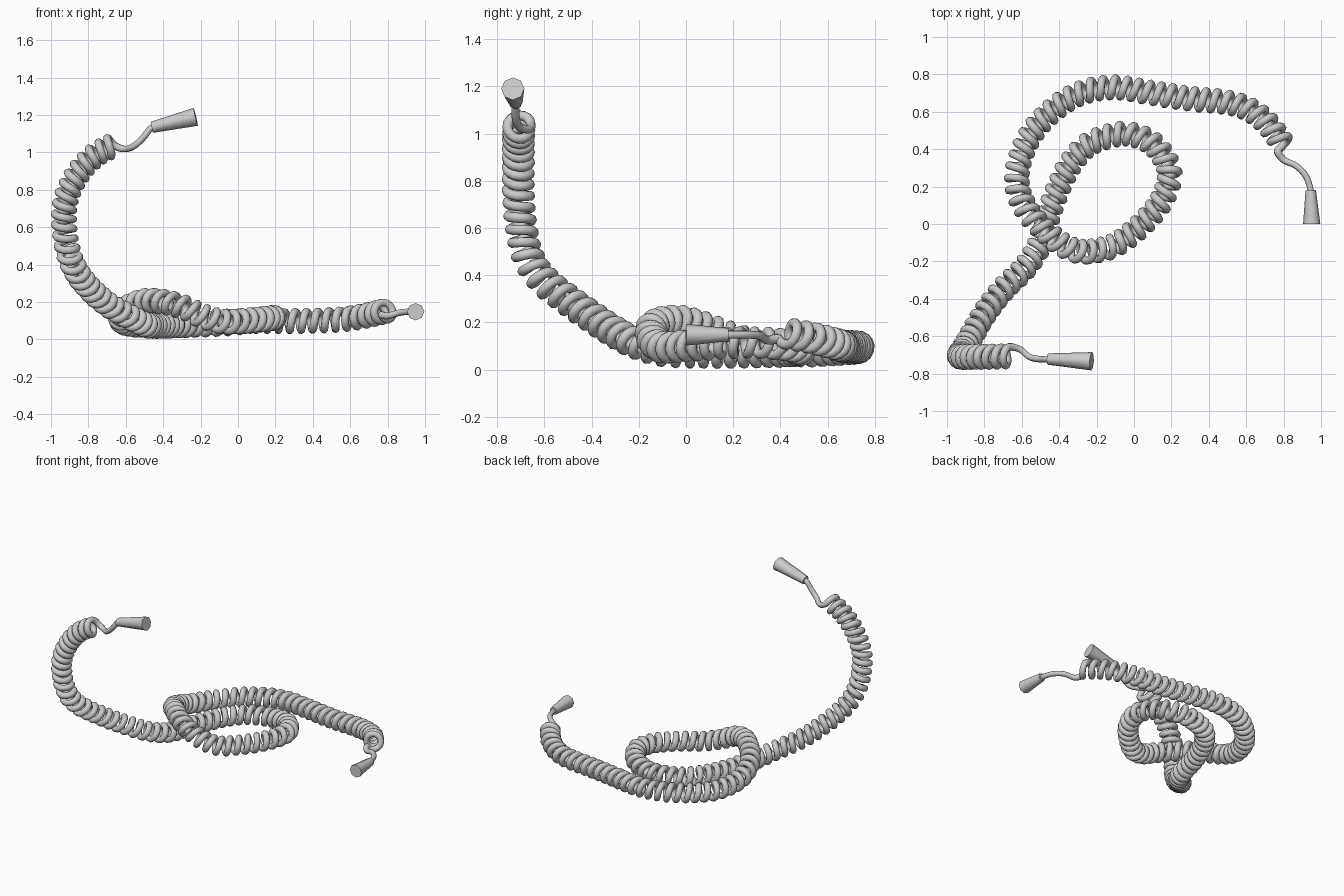
import bpy, bmesh, math
from mathutils import Vector

if "Cube" in bpy.data.objects:
    bpy.data.objects.remove(bpy.data.objects["Cube"])

HELIX_R, WIRE_R, LEAD_R = 0.049, 0.0215, 0.0175
STEPS = 16  # points per turn


def catmull(pts, n):
    """Smooth line through the points, n samples per span."""
    p = [Vector(q) for q in pts]
    p = [2 * p[0] - p[1]] + p + [2 * p[-1] - p[-2]]
    out = []
    for i in range(1, len(p) - 2):
        a, b, c, d = p[i - 1:i + 3]
        for k in range(n):
            t = k / n
            out.append(0.5 * (2 * b + (c - a) * t + (2 * a - 5 * b + 4 * c - d) * t * t
                              + (3 * b - a - 3 * c + d) * t ** 3))
    return out + [p[-2]]


# Centre line of the coil, from the raised end round the loop to the low end
axis = catmull([
    (-.665, -.707, 1.04), (-.77, -.71, .98), (-.86, -.71, .88), (-.92, -.71, .75),
    (-.93, -.70, .62), (-.91, -.67, .48), (-.87, -.60, .375), (-.80, -.48, .28),
    (-.70, -.35, .19), (-.58, -.23, .12), (-.50, -.10, .08), (-.45, .07, .073),
    (-.40, .20, .073), (-.34, .32, .075), (-.25, .42, .078), (-.13, .47, .082),
    (-.02, .48, .088), (.11, .42, .105), (.19, .28, .115), (.15, .13, .11),
    (.045, 0, .10), (-.08, -.10, .095), (-.19, -.14, .125), (-.30, -.145, .175),
    (-.40, -.10, .20), (-.49, -.02, .205), (-.57, .07, .18), (-.62, .18, .14),
    (-.62, .31, .10), (-.55, .48, .079), (-.42, .62, .084), (-.27, .705, .09),
    (-.10, .73, .095), (.10, .70, .098), (.30, .67, .098), (.50, .65, .103),
    (.62, .61, .115), (.72, .53, .135), (.80, .42, .155)], 60)

# Parallel-transported frame and running turn count along the centre line
n = len(axis)
tan = [(axis[min(i + 1, n - 1)] - axis[max(i - 1, 0)]).normalized() for i in range(n)]
u = Vector((0, 1, 0))
frames, turns, length = [], [0.0], 0.0
for i in range(n):
    u = (u - tan[i] * u.dot(tan[i])).normalized()
    frames.append((u.copy(), tan[i].cross(u)))
    if i:
        ds = (axis[i] - axis[i - 1]).length
        length += ds
        pitch = 0.052 + 0.009 * min(1, max(0, (length - 0.4) / 0.4))
        turns.append(turns[-1] + ds / pitch)

# Left-handed winding, ending on the -x side of the low end
goal = Vector((-.85, -.2, -.55))
end_angle = math.atan2(goal.dot(frames[-1][1]), goal.dot(frames[-1][0]))
frac = (-end_angle / math.tau) % 1
total = round(turns[-1] - frac) + frac
scale = total / turns[-1]

helix, j = [], 0
count = int(total * STEPS)
for k in range(count + 1):
    t = total * k / count
    while j < n - 2 and turns[j + 1] * scale < t:
        j += 1
    f = (t / scale - turns[j]) / (turns[j + 1] - turns[j])
    c = axis[j].lerp(axis[j + 1], f)
    a = -math.tau * t
    e1 = frames[j][0].lerp(frames[j + 1][0], f)
    e2 = frames[j][1].lerp(frames[j + 1][1], f)
    helix.append(c + HELIX_R * (e1 * math.cos(a) + e2 * math.sin(a)))

# Straight leads joining the coil to the plugs
plug_a = Vector((-.46, -.722, 1.134)), Vector((-.226, -.734, 1.19))
plug_b = Vector((.945, .18, .148)), Vector((.95, 0, .148))
lead_a = catmull([plug_a[0] + Vector((.02, 0, .006)), (-.47, -.722, 1.125), (-.51, -.722, 1.075),
                  (-.56, -.71, 1.032), (-.61, -.67, 1.018), helix[0], helix[3]], 6)[:-7]
lead_b = catmull([helix[-4], helix[-1], (.80, .343, .125), (.865, .312, .143), (.915, .262, .148),
                  (.94, .20, .148), plug_b[0] + Vector((0, -.02, 0))], 6)[7:]

path = lead_a + helix + lead_b
cu = bpy.data.curves.new("coiled_cable", 'CURVE')
cu.dimensions = '3D'
cu.bevel_depth = 1.0
cu.bevel_resolution = 2
cu.use_fill_caps = True
sp = cu.splines.new('POLY')
sp.points.add(len(path) - 1)
lo, hi = len(lead_a), len(lead_a) + len(helix)
for i, (pt, co) in enumerate(zip(sp.points, path)):
    pt.co = (*co, 1)
    away = max(lo - i, i - hi, 0)
    pt.radius = WIRE_R + (LEAD_R - WIRE_R) * min(1, away / 8)
cable = bpy.data.objects.new("coiled_cable", cu)
bpy.context.collection.objects.link(cable)


def plug(name, ends, r0, r1):
    """Eight-sided tapered plug between two points."""
    d = ends[1] - ends[0]
    bm = bmesh.new()
    bmesh.ops.create_cone(bm, cap_ends=True, segments=8, radius1=r0, radius2=r1, depth=d.length)
    me = bpy.data.meshes.new(name)
    bm.to_mesh(me)
    bm.free()
    ob = bpy.data.objects.new(name, me)
    ob.location = (ends[0] + ends[1]) / 2
    ob.rotation_euler = d.to_track_quat('Z', 'Y').to_euler()
    bpy.context.collection.objects.link(ob)
    return ob


parts = [cable, plug("raised_plug", plug_a, .03, .049), plug("low_plug", plug_b, .028, .046)]

# Real mesh for the cable, smooth shading with sharp plug rims
bpy.ops.object.select_all(action='DESELECT')
cable.select_set(True)
bpy.context.view_layer.objects.active = cable
bpy.ops.object.convert(target='MESH')
for ob in parts:
    ob.select_set(True)
bpy.ops.object.shade_smooth_by_angle(angle=math.radians(50))
